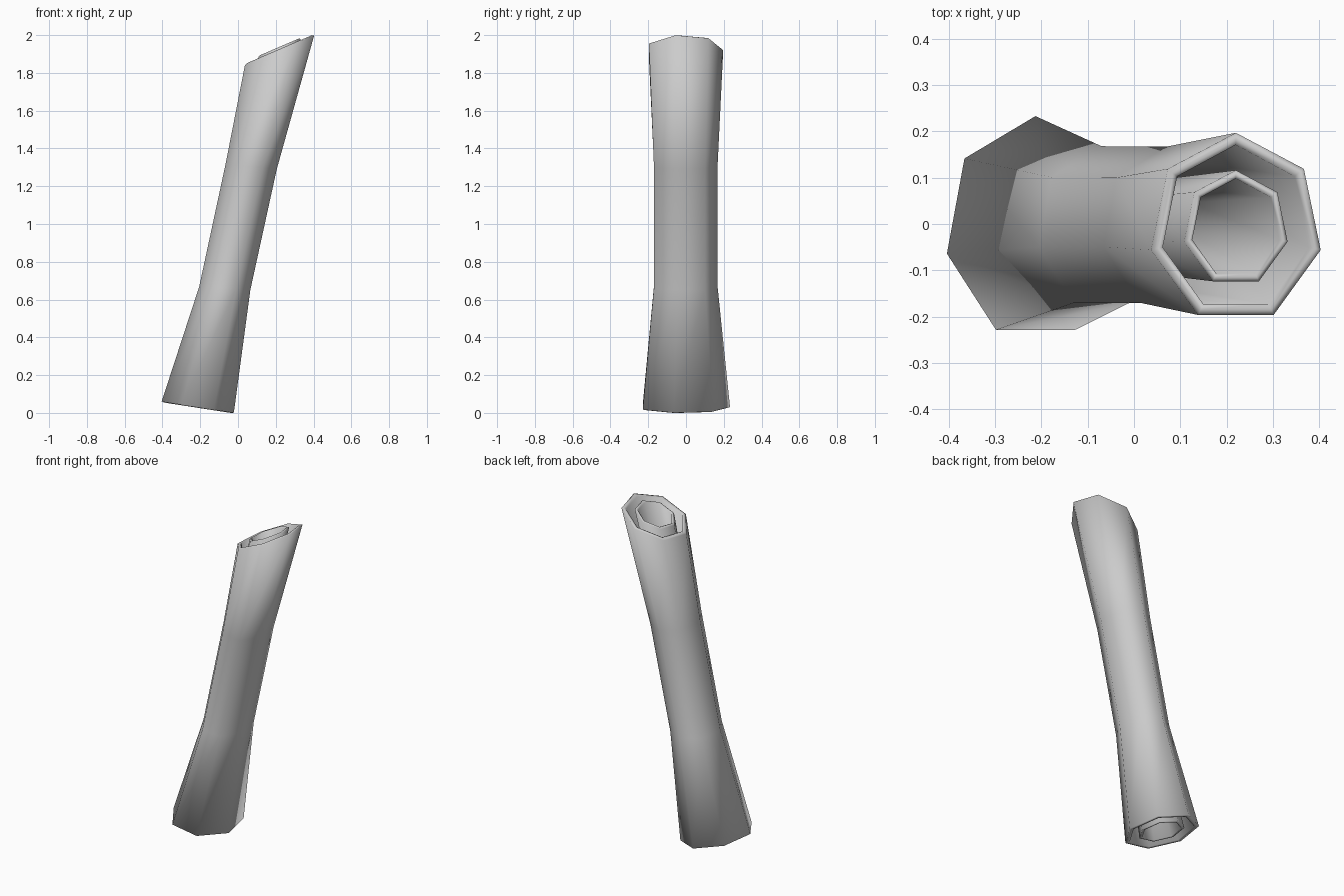
import bpy, bmesh, math

if "Cube" in bpy.data.objects:
    bpy.data.objects.remove(bpy.data.objects["Cube"])

SIDES = 7
# stations along the leaning axis: centre x, base z, radius x, radius y, slope of the cut
STATIONS = [
    (-0.213, 0.031, 0.196, 0.243, -0.155),
    (-0.070, 0.660, 0.139, 0.178, -0.06),
    (0.070, 1.305, 0.139, 0.177, -0.10),
    (0.220, 1.920, 0.188, 0.207, 0.43),
]


def ring(bm, station, scale, inset=0.0, lift=0.0):
    cx, cz, rx, ry, slope = station
    verts = []
    for i in range(SIDES):
        a = math.pi / 2 + 2 * math.pi * i / SIDES
        x = (rx * scale - inset) * math.cos(a)
        y = (ry * scale - inset) * math.sin(a)
        verts.append(bm.verts.new((cx + x, y - 0.01, cz + slope * x + lift)))
    return verts


def hollow_tube(name, scale, wall, stick_out):
    """Heptagonal tube with rounded lips at both open ends."""
    bm = bmesh.new()
    last = len(STATIONS) - 1
    ends = {0: -stick_out, last: stick_out}
    loops = [ring(bm, s, scale, 0, ends.get(i, 0)) for i, s in enumerate(STATIONS)]
    # top lip
    loops.append(ring(bm, STATIONS[last], scale, wall / 2, stick_out + 0.006))
    # inside wall, top to bottom
    for i in range(last, -1, -1):
        loops.append(ring(bm, STATIONS[i], scale, wall, ends.get(i, 0)))
    # bottom lip
    loops.append(ring(bm, STATIONS[0], scale, wall / 2, -stick_out - 0.004))
    for a, b in zip(loops, loops[1:] + loops[:1]):
        for i in range(SIDES):
            j = (i + 1) % SIDES
            bm.faces.new((a[i], a[j], b[j], b[i]))
    bmesh.ops.recalc_face_normals(bm, faces=bm.faces)
    for f in bm.faces:
        f.smooth = True
    mesh = bpy.data.meshes.new(name)
    bm.to_mesh(mesh)
    bm.free()
    obj = bpy.data.objects.new(name, mesh)
    bpy.context.collection.objects.link(obj)
    return obj


# outer sleeve and the narrower tube nested inside it
hollow_tube("outer_tube", 1.0, 0.026, 0.0)
inner = hollow_tube("inner_tube", 0.61, 0.018, 0.012)
# keep the inner tube's lower end level with the outer rim
for v in inner.data.vertices:
    if v.co.z < 0.2:
        v.co.z += 0.014
